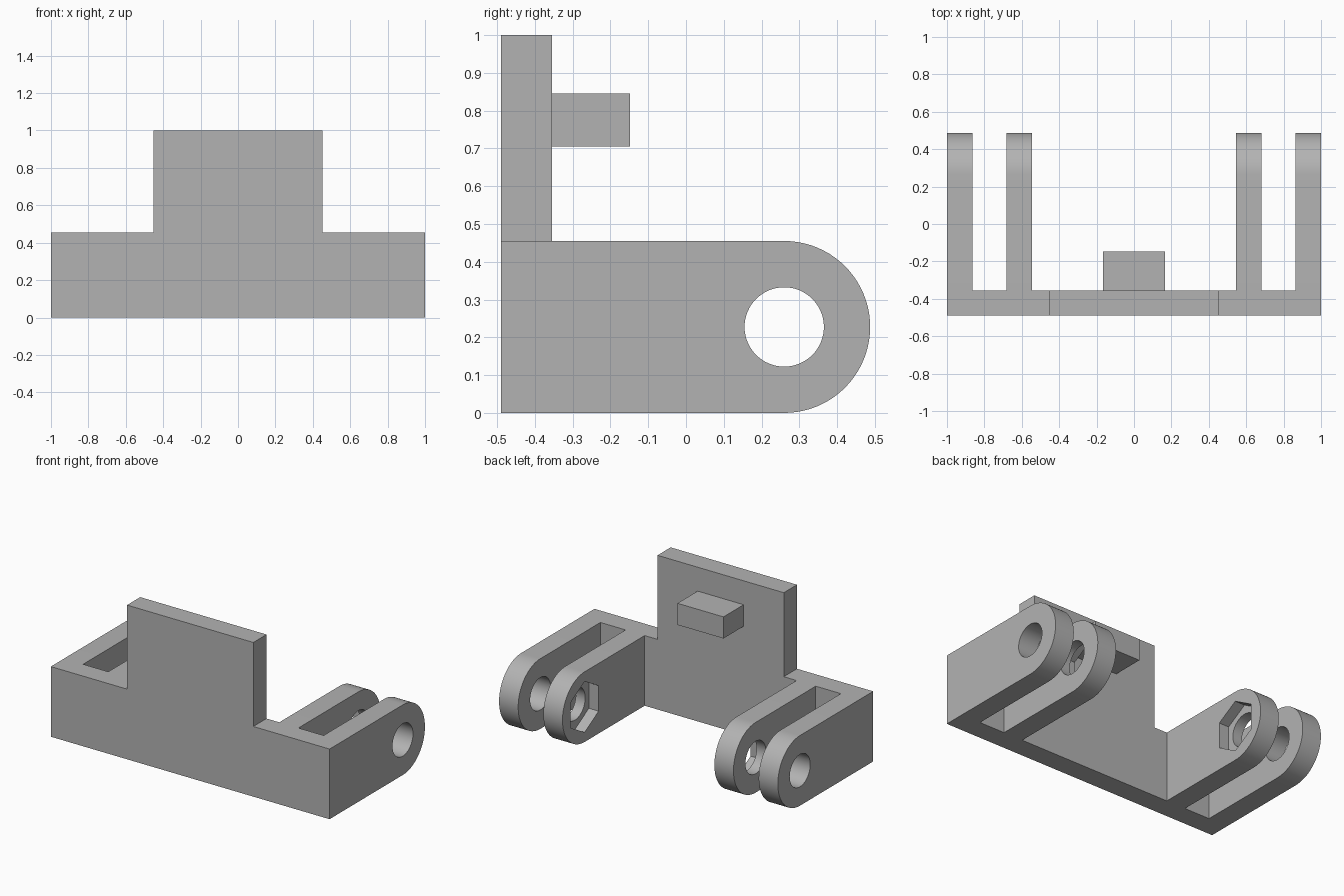
import bpy, bmesh
from math import pi, sin, cos
from mathutils import Vector

cube = bpy.data.objects.get("Cube")
if cube:
    bpy.data.objects.remove(cube)

grey = bpy.data.materials.new("plain grey")
grey.use_nodes = True
colour = (0.45, 0.45, 0.45, 1)
grey.diffuse_color = colour
grey.node_tree.nodes["Principled BSDF"].inputs["Base Color"].default_value = colour

BACK, FRONT = -0.355, -0.49      # plate faces
LOW = 0.455                      # height of arms and wide plate
R = LOW / 2                      # rounded arm end
PIVOT_Y, PIVOT_Z = 0.26, R


def prism(name, points, offset):
    """Solid made by sweeping a closed outline along an offset."""
    bm = bmesh.new()
    face = bm.faces.new([bm.verts.new(p) for p in points])
    swept = bmesh.ops.extrude_face_region(bm, geom=[face])["geom"]
    bmesh.ops.translate(bm, vec=Vector(offset),
                        verts=[v for v in swept if isinstance(v, bmesh.types.BMVert)])
    bmesh.ops.recalc_face_normals(bm, faces=bm.faces)
    mesh = bpy.data.meshes.new(name)
    bm.to_mesh(mesh)
    bm.free()
    mesh.materials.append(grey)
    obj = bpy.data.objects.new(name, mesh)
    bpy.context.collection.objects.link(obj)
    return obj


def ring(x, radius, sides):
    """Outline around the pivot axis, first corner pointing up."""
    return [(x, PIVOT_Y + radius * sin(2 * pi * i / sides),
             PIVOT_Z + radius * cos(2 * pi * i / sides)) for i in range(sides)]


def combine(target, tool, operation):
    mod = target.modifiers.new(operation.lower(), 'BOOLEAN')
    mod.operation, mod.solver, mod.object = operation, 'EXACT', tool
    bpy.context.view_layer.objects.active = target
    bpy.ops.object.modifier_apply(modifier=mod.name)
    bpy.data.objects.remove(tool)


# Stepped front plate
half = [(1, 0), (1, LOW), (0.453, LOW), (0.453, 1)]
outline = half + [(-x, z) for x, z in reversed(half)]
bracket = prism("bracket", [(x, FRONT, z) for x, z in outline], (0, BACK - FRONT, 0))

# Four hinge arms with rounded ends
steps = 40
arc = [(PIVOT_Y + R * sin(pi * i / steps), PIVOT_Z - R * cos(pi * i / steps))
       for i in range(steps + 1)]
arm_side = [(-0.42, 0)] + arc + [(-0.42, LOW)]
for side in (-1, 1):
    for inner, outer in ((0.545, 0.682), (0.863, 1)):
        arm = prism("hinge_arm", [(side * inner, y, z) for y, z in arm_side],
                    (side * (outer - inner), 0, 0))
        combine(bracket, arm, 'UNION')

# Pin hole through all arms, hexagonal nut pockets on the innermost faces
combine(bracket, prism("pin_hole", ring(-1.2, 0.105, 64), (2.4, 0, 0)), 'DIFFERENCE')
for side in (-1, 1):
    pocket = prism("nut_pocket", ring(side * 0.5, 0.165, 6), (side * 0.115, 0, 0))
    combine(bracket, pocket, 'DIFFERENCE')

# Peg on the back of the raised plate
peg = prism("back_peg", [(x, BACK - 0.05, z) for x, z in
                         ((-0.165, 0.705), (0.165, 0.705), (0.165, 0.845), (-0.165, 0.845))],
            (0, 0.257, 0))
combine(bracket, peg, 'UNION')

# Smooth the curves, keep the edges crisp
bpy.ops.object.select_all(action='DESELECT')
bracket.select_set(True)
bpy.context.view_layer.objects.active = bracket
bpy.ops.object.shade_smooth_by_angle(angle=pi / 6)
